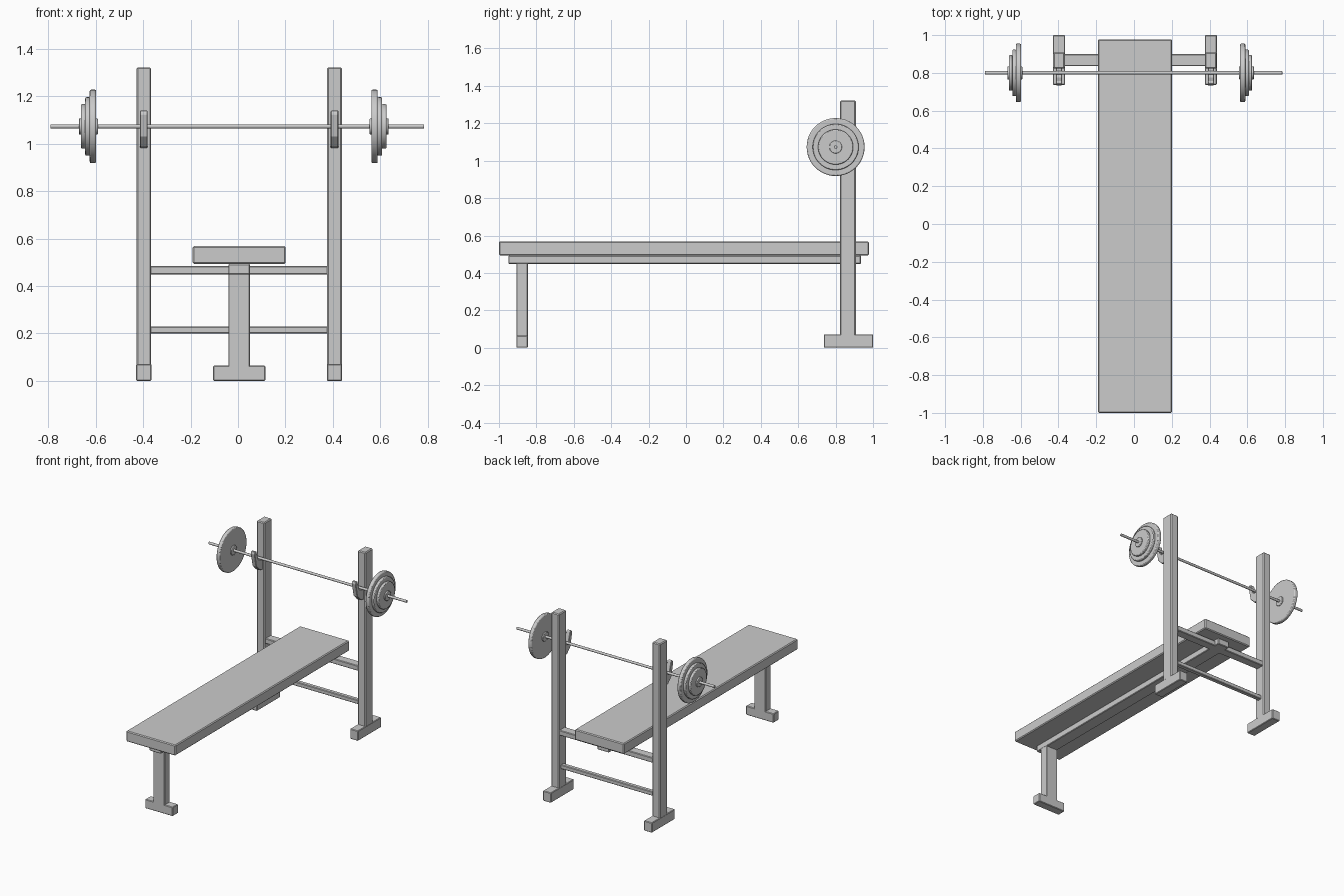
import bpy, bmesh
from math import pi
from mathutils import Matrix

if "Cube" in bpy.data.objects:
    bpy.data.objects.remove(bpy.data.objects["Cube"])


def finish(name, bm, bevel=0.0, segments=1):
    bmesh.ops.recalc_face_normals(bm, faces=bm.faces)
    me = bpy.data.meshes.new(name)
    bm.to_mesh(me)
    bm.free()
    ob = bpy.data.objects.new(name, me)
    bpy.context.collection.objects.link(ob)
    if bevel:
        m = ob.modifiers.new("soft_edges", 'BEVEL')
        m.width, m.segments = bevel, segments
        m.limit_method, m.angle_limit = 'ANGLE', 0.6
    return ob


def box(name, x, y, z, bevel=0.004):
    """Box from (min, max) pairs on each axis."""
    bm = bmesh.new()
    size = [b - a for a, b in (x, y, z)]
    mid = [(a + b) / 2 for a, b in (x, y, z)]
    bmesh.ops.create_cube(bm, size=1, matrix=Matrix.Translation(mid) @ Matrix.Diagonal((*size, 1)))
    return finish(name, bm, bevel)


def disc(name, x0, x1, r, bevel=0.0, sides=48):
    """Cylinder along x on the barbell axis."""
    bm = bmesh.new()
    mat = Matrix.Translation(((x0 + x1) / 2, BAR_Y, BAR_Z)) @ Matrix.Rotation(pi / 2, 4, 'Y')
    bmesh.ops.create_cone(bm, cap_ends=True, segments=sides, radius1=r, radius2=r,
                          depth=abs(x1 - x0), matrix=mat)
    ob = finish(name, bm, bevel, 2)
    bpy.ops.object.select_all(action='DESELECT')
    ob.select_set(True)
    bpy.context.view_layer.objects.active = ob
    bpy.ops.object.shade_smooth_by_angle(angle=0.6)
    return ob


def extrude_yz(name, pts, x0, x1, bevel):
    bm = bmesh.new()
    face = bm.faces.new([bm.verts.new((x0, y, z)) for y, z in pts])
    ext = bmesh.ops.extrude_face_region(bm, geom=[face])
    verts = [v for v in ext["geom"] if isinstance(v, bmesh.types.BMVert)]
    bmesh.ops.translate(bm, verts=verts, vec=(x1 - x0, 0, 0))
    return finish(name, bm, bevel)


BAR_Y, BAR_Z = 0.80, 1.073
CX = 0.005  # bench centre line

# Bench pad, centre rail and front leg
box("bench_pad", (CX - 0.196, CX + 0.196), (-1.0, 0.978), (0.493, 0.569), 0.006)
box("centre_rail", (CX - 0.046, CX + 0.046), (-0.95, 0.935), (0.448, 0.493))
box("front_leg", (CX - 0.046, CX + 0.046), (-0.907, -0.845), (0.05, 0.455))
box("front_foot", (CX - 0.11, CX + 0.11), (-0.907, -0.845), (0, 0.065))

# Cross bars between the uprights
box("upper_cross_bar", (CX - 0.38, CX + 0.38), (0.836, 0.9), (0.448, 0.485))
box("lower_cross_bar", (CX - 0.38, CX + 0.38), (0.85, 0.882), (0.2, 0.23))

# Hook side profile (y, z)
HOOK = [(0.83, 0.98), (0.79, 0.99), (0.752, 1.03), (0.733, 1.125), (0.74, 1.14),
        (0.756, 1.138), (0.775, 1.075), (0.788, 1.062), (0.83, 1.062)]

# Uprights, feet and bar hooks
for side, s in (("left", -1), ("right", 1)):
    c = CX + s * 0.402
    box(side + "_upright", (c - 0.031, c + 0.031), (0.823, 0.908), (0.05, 1.322), 0.006)
    box(side + "_rear_foot", (c - 0.032, c + 0.032), (0.737, 1.0), (0, 0.072))
    extrude_yz(side + "_bar_hook", HOOK, c - 0.016, c + 0.016, 0.003)

# Barbell with three stacked plates and a collar per end
disc("barbell_bar", -0.79, 0.785, 0.009, 0.001, 24)
for side, s in (("left", -1), ("right", 1)):
    o = -0.018 + s * 0.58
    for name, a, b, r, bev in (("large_plate", 0.0, 0.027, 0.155, 0.006),
                               ("medium_plate", 0.025, 0.046, 0.123, 0.005),
                               ("small_plate", 0.044, 0.064, 0.094, 0.005),
                               ("collar", -0.007, 0.073, 0.034, 0.003)):
        disc(f"{side}_{name}", o + s * a, o + s * b, r, bev)
